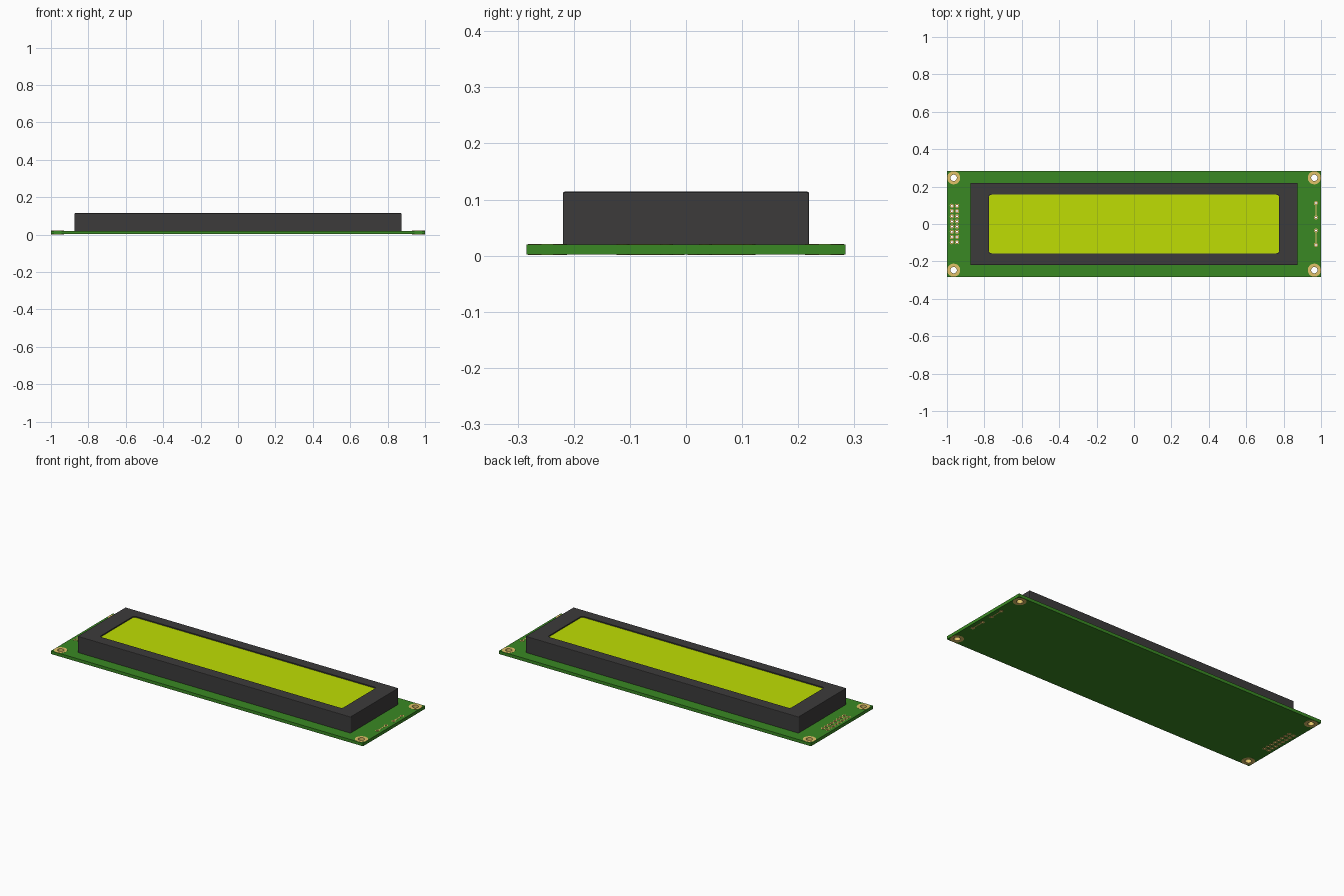
import bpy, bmesh, math

if "Cube" in bpy.data.objects:
    bpy.data.objects.remove(bpy.data.objects["Cube"], do_unlink=True)


def material(name, rgb):
    m = bpy.data.materials.new(name)
    m.use_nodes = True
    m.diffuse_color = (*rgb, 1)
    m.node_tree.nodes["Principled BSDF"].inputs["Base Color"].default_value = (*rgb, 1)
    return m


GREEN = material("board green", (0.042, 0.25, 0.017))
DARK = material("bezel charcoal", (0.045, 0.044, 0.044))
LIME = material("screen lime", (0.52, 0.73, 0.001))
GOLD = material("pad gold", (0.75, 0.54, 0.14))


def finish(name, bm, mat):
    bmesh.ops.recalc_face_normals(bm, faces=bm.faces)
    mesh = bpy.data.meshes.new(name)
    bm.to_mesh(mesh)
    bm.free()
    mesh.materials.append(mat)
    obj = bpy.data.objects.new(name, mesh)
    bpy.context.collection.objects.link(obj)
    return obj


def add_box(bm, cx, cy, hx, hy, z0, z1):
    verts = bmesh.ops.create_cube(bm, size=1)["verts"]
    for v in verts:
        v.co = (cx + v.co.x * 2 * hx, cy + v.co.y * 2 * hy,
                z0 + (v.co.z + 0.5) * (z1 - z0))


def circle(bm, x, y, r, z, n):
    return [bm.verts.new((x + r * math.cos(math.tau * i / n),
                          y + r * math.sin(math.tau * i / n), z)) for i in range(n)]


def rounded_rect(bm, hx, hy, r, z, steps=4):
    """Loop of vertices around a rectangle with rounded corners."""
    loop = []
    for k, (sx, sy) in enumerate(((1, 1), (-1, 1), (-1, -1), (1, -1))):
        for s in range(steps + 1):
            a = (k + s / steps) * math.pi / 2
            loop.append(bm.verts.new((sx * (hx - r) + r * math.cos(a),
                                      sy * (hy - r) + r * math.sin(a), z)))
    return loop


def bridge(bm, a, b):
    for i in range(len(a)):
        j = (i + 1) % len(a)
        bm.faces.new((a[i], a[j], b[j], b[i]))


def lofted(name, sections, mat):
    """Closed solid through rounded rectangles (half x, half y, radius, z)."""
    bm = bmesh.new()
    loops = [rounded_rect(bm, *s) for s in sections]
    for a, b in zip(loops, loops[1:]):
        bridge(bm, a, b)
    bm.faces.new(loops[0])
    bm.faces.new(loops[-1])
    return finish(name, bm, mat)


def add_plug(bm, x, y, r, n):
    low, high = (circle(bm, x, y, r, z, n) for z in (-0.1, 0.1))
    bridge(bm, low, high)
    bm.faces.new(low)
    bm.faces.new(high)


def cut(obj, cutter):
    mod = obj.modifiers.new("cut", 'BOOLEAN')
    mod.operation = 'DIFFERENCE'
    mod.solver = 'EXACT'
    mod.object = cutter
    bpy.context.view_layer.objects.active = obj
    bpy.ops.object.modifier_apply(modifier=mod.name)
    bpy.data.objects.remove(cutter, do_unlink=True)


# Positions of plated holes
BOTTOM, TOP, LIP = 0.002, 0.02, 0.0006
mounts = [(sx * 0.964, sy * 0.247) for sx in (-1, 1) for sy in (-1, 1)]
pins = [(-0.96 + c * 0.0138, (row - 3.5) * 0.0277)
        for c in (-1, 1) for row in range(8)]
power = [(0.973, sy * y) for sy in (-1, 1) for y in (0.035, 0.112)]

# Circuit board with drilled holes
bm = bmesh.new()
add_box(bm, 0, 0, 1, 0.284, BOTTOM, TOP)
board = finish("circuit_board", bm, GREEN)
bm = bmesh.new()
for x, y in mounts:
    add_plug(bm, x, y, 0.03, 32)
for x, y in pins + power:
    add_plug(bm, x, y, 0.008, 12)
cut(board, finish("drill", bm, GREEN))


# Gold rings lining the holes
def ring_set(name, points, inner, outer, n):
    bm = bmesh.new()
    z0, z1 = BOTTOM - LIP, TOP + LIP
    for x, y in points:
        loops = [circle(bm, x, y, r, z, n)
                 for r, z in ((outer, z0), (outer, z1), (inner, z1), (inner, z0))]
        for k in range(4):
            bridge(bm, loops[k], loops[(k + 1) % 4])
    return finish(name, bm, GOLD)


ring_set("mounting_rings", mounts, 0.017, 0.035, 32)
ring_set("header_pads", pins, 0.0055, 0.0115, 12)
ring_set("power_pads", power, 0.0055, 0.0115, 12)

# Thin traces joining each pair of power pads
bm = bmesh.new()
for sy in (-1, 1):
    for z0, z1 in ((BOTTOM - LIP, BOTTOM), (TOP, TOP + LIP)):
        add_box(bm, 0.973, sy * 0.0735, 0.003, 0.0275, z0, z1)
finish("power_traces", bm, GOLD)

# Bezel with softened rim and a recessed window
lofted("bezel", [
    (0.875, 0.2195, 0.004, TOP),
    (0.875, 0.2195, 0.004, 0.111),
    (0.874, 0.2185, 0.004, 0.113),
    (0.872, 0.2165, 0.004, 0.114),
    (0.777, 0.157, 0.014, 0.114),
    (0.777, 0.157, 0.014, 0.1),
], DARK)

# Display panel inside the window
lofted("screen", [
    (0.7765, 0.1565, 0.014, 0.1),
    (0.7765, 0.1565, 0.014, 0.108),
], LIME)
